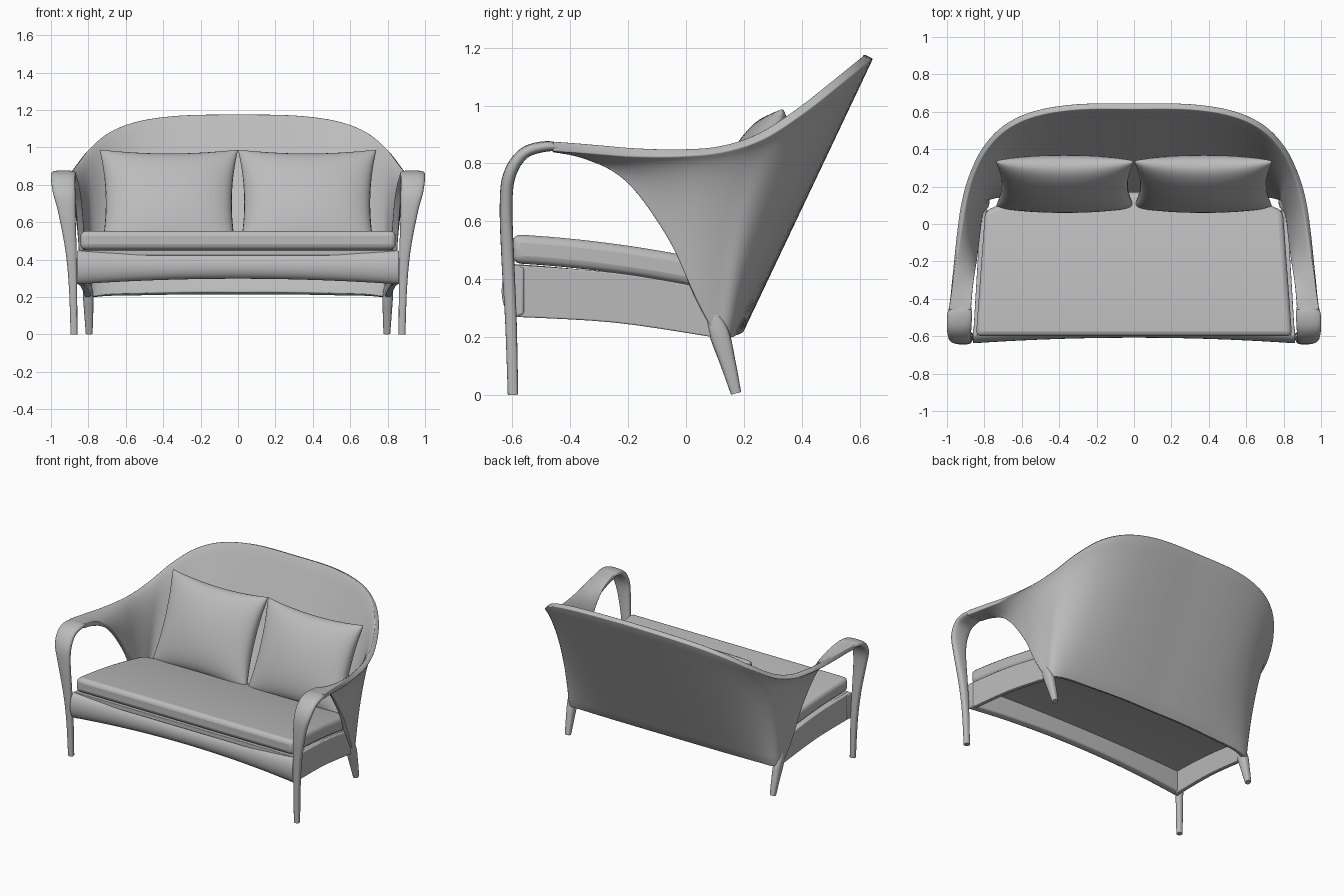
import bpy, bmesh, math
from mathutils import Vector

cube = bpy.data.objects.get("Cube")
if cube:
    bpy.data.objects.remove(cube)

GREY = (0.5, 0.5, 0.5, 1.0)
grey = bpy.data.materials.new("plain grey")
grey.use_nodes = True
grey.diffuse_color = GREY
grey.node_tree.nodes["Principled BSDF"].inputs["Base Color"].default_value = GREY


def finish(name, bm, mirror=False, solid=0, bevel=0, angle=40):
    """Turn a bmesh into a smooth shaded object with its modifiers."""
    bmesh.ops.recalc_face_normals(bm, faces=bm.faces)
    mesh = bpy.data.meshes.new(name)
    bm.to_mesh(mesh)
    bm.free()
    mesh.materials.append(grey)
    obj = bpy.data.objects.new(name, mesh)
    bpy.context.collection.objects.link(obj)
    bpy.ops.object.select_all(action='DESELECT')
    obj.select_set(True)
    bpy.context.view_layer.objects.active = obj
    bpy.ops.object.shade_smooth_by_angle(angle=math.radians(angle))
    if mirror:
        obj.modifiers.new("mirror", 'MIRROR').merge_threshold = 0.0005
    if solid:
        mod = obj.modifiers.new("thickness", 'SOLIDIFY')
        mod.thickness, mod.offset = solid, 0
    if bevel:
        mod = obj.modifiers.new("round", 'BEVEL')
        mod.width, mod.segments = bevel, 3
        mod.limit_method = 'ANGLE'
        mod.angle_limit = math.radians(50)
    return obj


def smooth_path(keys, steps):
    """Catmull-Rom interpolation through tuples of any length."""
    out = []
    for i in range(len(keys) - 1):
        a, b, c, d = (keys[max(0, min(len(keys) - 1, i + k))] for k in (-1, 0, 1, 2))
        for s in range(steps):
            t = s / steps
            out.append([q + t / 2 * (r - p + t * (2*p - 5*q + 4*r - w + t * (3*(q - r) + w - p)))
                        for p, q, r, w in zip(a, b, c, d)])
    return out + [list(keys[-1])]


def loft(rings, closed=True):
    """Skin a list of rings; closed rings also get end caps."""
    bm = bmesh.new()
    rows = [[bm.verts.new(p) for p in ring] for ring in rings]
    n = len(rows[0])
    for a, b in zip(rows, rows[1:]):
        for j in range(n if closed else n - 1):
            k = (j + 1) % n
            bm.faces.new((a[j], a[k], b[k], b[j]))
    if closed:
        bm.faces.new(rows[0])
        bm.faces.new(rows[-1])
    return bm


def limb(name, keys):
    """Sweep a soft rectangle; keys are y, z, centre x, half width, half depth."""
    path = smooth_path(keys, 6)
    rings = []
    for i, (y, z, x, hw, hd) in enumerate(path):
        p, q = path[max(i - 1, 0)], path[min(i + 1, len(path) - 1)]
        tan = Vector((q[0] - p[0], q[1] - p[1])).normalized()
        ring = []
        for k in range(20):
            a = math.tau * k / 20
            c, s = (math.copysign(abs(f) ** 0.7, f) for f in (math.cos(a), math.sin(a)))
            ring.append((x + hw * c, y - tan.y * hd * s, z + tan.x * hd * s))
        rings.append(ring)
    finish(name, loft(rings), mirror=True, angle=50)


def slab(name, half, top_z, thick, bevel):
    """Sloping seat layer with a back edge that follows the shell."""
    rings = []
    for i in range(33):
        u = i / 16 - 1
        back = .17 - .1 * u ** 4
        top = []
        for k in range(13):
            y = -.6 + (back + .6) * k / 12
            v = (y + .6) / .75
            top.append((u * (half - .055 * v), y, top_z - .04 * v - .065 * v * v))
        rings.append(top + [(x, y, z - thick) for x, y, z in reversed(top)])
    finish(name, loft(rings), bevel=bevel)


# Wraparound back shell: lower edge point, rim point, amount of outward flare
shell_keys = [
    (0, .18, .22, 0, .63, 1.17, 0),
    (.25, .18, .22, .3, .627, 1.165, 0),
    (.5, .17, .215, .53, .59, 1.135, .02),
    (.69, .16, .21, .69, .515, 1.075, .15),
    (.785, .14, .2, .8, .4, .985, .4),
    (.805, .1, .21, .87, .26, .895, .6),
    (.827, .03, .34, .91, .12, .85, .65),
    (.838, -.05, .52, .935, -.03, .837, .65),
    (.85, -.16, .69, .955, -.18, .838, .6),
    (.86, -.25, .78, .968, -.28, .845, .5),
    (.866, -.36, .835, .978, -.37, .852, .2),
    (.872, -.46, .856, .99, -.46, .858, 0),
]
rows = []
for key in smooth_path(shell_keys, 5):
    low, rim, flare = Vector(key[:3]), Vector(key[3:6]), key[6]
    mid = (low + rim) / 2
    ctrl = mid.lerp(Vector((low.x, low.y, rim.z)), flare)
    rows.append([low * (1 - t) ** 2 + ctrl * 2 * t * (1 - t) + rim * t * t
                 for t in (k / 14 for k in range(15))])
finish("back_shell", loft(rows, closed=False), mirror=True, solid=.034, bevel=.015)

# Arms that bend down into the front legs, and splayed rear legs
limb("arm_and_front_leg", [
    (-.41, .85, .926, .05, .011), (-.48, .859, .932, .066, .018),
    (-.56, .835, .935, .065, .02), (-.61, .76, .93, .06, .022),
    (-.622, .65, .915, .046, .022), (-.615, .45, .893, .03, .022),
    (-.605, .25, .882, .022, .02), (-.598, 0, .877, .018, .018)])
limb("rear_leg", [
    (.075, .31, .812, .012, .012), (.112, .22, .802, .027, .034),
    (.145, .11, .798, .024, .027), (.173, .005, .796, .018, .018)])

# Bulging, gently arched front rail
rings = []
for i in range(33):
    u = i / 16 - 1
    s = 1 - u * u
    low, high = .268 + .03 * s, .45 - .015 * s
    ring = [(-.56 + .03 * s, low + .01)]
    for k in range(13):
        a = math.pi * (k / 12 - .5)
        ring.append((-.59 + .03 * s - .048 * math.cos(a),
                     (low + high) / 2 + (high - low) / 2 * math.sin(a)))
    ring.append((-.56 + .03 * s, high - .01))
    rings.append([(u * .862, y, z) for y, z in ring])
finish("front_rail", loft(rings), bevel=.008)

# Side rails running back into the shell
outline = smooth_path([(-.6, .27), (-.25, .25), (.09, .2)], 5)
outline += smooth_path([(.06, .372), (-.25, .423), (-.6, .45)], 5)
finish("side_rails", loft([[(x - .06 * (y + .6), y, z) for y, z in outline]
                           for x in (.828, .86)]), mirror=True, bevel=.005)

# Seat deck closing the open frame, and the cushion on it
slab("seat_deck", .84, .452, .03, .004)
slab("seat_cushion", .845, .555, .1, .028)

# Pair of plump leaning pillows with pinched edges
lean = math.radians(23)
up = Vector((0, math.sin(lean), math.cos(lean)))
out = Vector((0, -math.cos(lean), math.sin(lean)))
centre = Vector((.37, .214, .702))
bm = bmesh.new()
for side in (1, -1):
    made = bmesh.ops.create_grid(bm, x_segments=24, y_segments=24, size=1)
    for vert in made["verts"]:
        u, v = (math.sin(c * math.pi / 2) for c in vert.co.xy)
        puff = .112 * (max(0, 1 - u * u) * max(0, 1 - v * v)) ** .43
        vert.co = (centre + Vector((.37 * u * (1 - .09 * (1 - v * v)), 0, 0))
                   + up * (.31 * v * (1 - .09 * (1 - u * u))) + out * puff * side)
bmesh.ops.remove_doubles(bm, verts=bm.verts, dist=.0005)
pillows = finish("pillows", bm, mirror=True, angle=60)
pillows.modifiers["mirror"].use_mirror_merge = False
